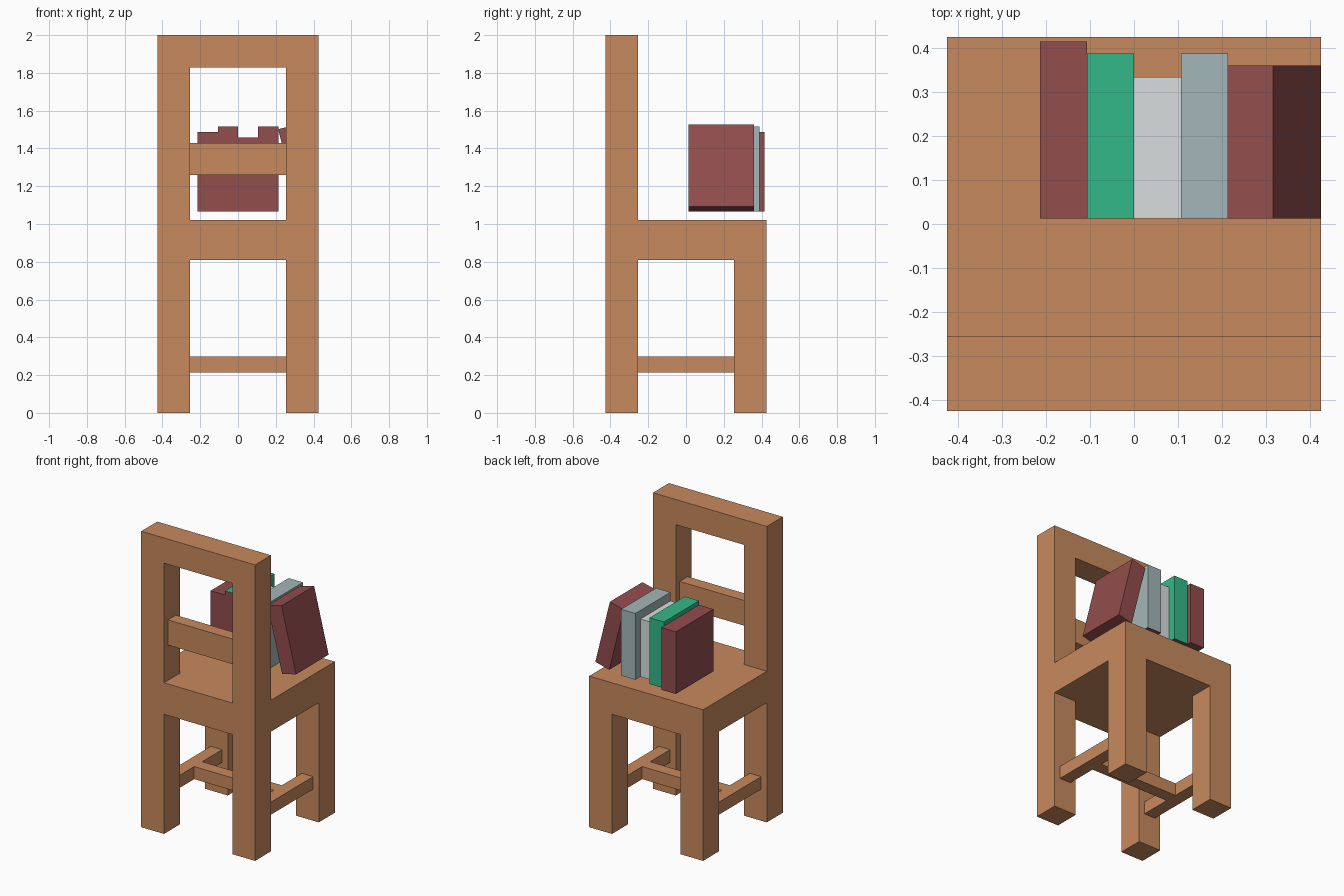
import bpy, bmesh
from math import sin, cos, radians

if "Cube" in bpy.data.objects:
    bpy.data.objects.remove(bpy.data.objects["Cube"])


def material(name, rgb):
    m = bpy.data.materials.new(name)
    m.diffuse_color = (*rgb, 1)
    m.use_nodes = True
    m.node_tree.nodes["Principled BSDF"].inputs["Base Color"].default_value = m.diffuse_color
    return m


WOOD = material("wood", (0.578, 0.254, 0.112))
RED = material("red", (0.292, 0.074, 0.074))
GREEN = material("green", (0.034, 0.479, 0.246))
WHITE = material("white", (0.687, 0.730, 0.730))
BLUE_GREY = material("blue_grey", (0.371, 0.468, 0.479))


def prism(name, profile, y0, y1, mat, hidden_mat=None):
    """Extrude an xz profile from y0 to y1; hidden_mat goes on front and bottom faces."""
    bm = bmesh.new()
    face = bm.faces.new([bm.verts.new((x, y0, z)) for x, z in profile])
    ext = bmesh.ops.extrude_face_region(bm, geom=[face])
    verts = [v for v in ext["geom"] if isinstance(v, bmesh.types.BMVert)]
    bmesh.ops.translate(bm, verts=verts, vec=(0, y1 - y0, 0))
    bmesh.ops.recalc_face_normals(bm, faces=bm.faces)
    mesh = bpy.data.meshes.new(name)
    mesh.materials.append(mat)
    if hidden_mat:
        mesh.materials.append(hidden_mat)
        for f in bm.faces:
            f.material_index = int(f.normal.y < -0.5 or f.normal.z < -0.5)
    bm.to_mesh(mesh)
    bm.free()
    ob = bpy.data.objects.new(name, mesh)
    bpy.context.collection.objects.link(ob)
    return ob


def box(name, x, y, z, mat, hidden_mat=None):
    prof = [(x[0], z[0]), (x[1], z[0]), (x[1], z[1]), (x[0], z[1])]
    return prism(name, prof, y[0], y[1], mat, hidden_mat)


U = 2 / 47             # chair is built on a 47-unit-high grid
W, I = 10 * U, 6 * U   # outer half width, inner half gap
SEAT_LOW, SEAT_TOP = 19 * U, 24 * U

# Seat
box("seat", (-W, W), (-W, W), (SEAT_LOW, SEAT_TOP), WOOD)

# Legs and side stretchers
for side, s in (("left", -1), ("right", 1)):
    x = sorted((s * I, s * W))
    box(f"front_leg_{side}", x, (-W, -I), (0, SEAT_LOW), WOOD)
    box(f"rear_leg_{side}", x, (I, W), (0, SEAT_LOW), WOOD)
    box(f"side_stretcher_{side}", (s * 8 * U - U, s * 8 * U + U), (-I, I),
        (5 * U, 7 * U), WOOD)

# Stretcher joining the two side stretchers
box("cross_stretcher", (-7 * U, 7 * U), (-U, U), (5 * U, 7 * U), WOOD)

# Back frame arch and its middle rail
arch = [(-W, SEAT_TOP), (-I, SEAT_TOP), (-I, 43 * U), (I, 43 * U),
        (I, SEAT_TOP), (W, SEAT_TOP), (W, 2), (-W, 2)]
prism("back_frame", arch, -W, -I, WOOD)
box("back_rail", (-I, I), (-9 * U, -7 * U), (1.26, 1.43), WOOD)

# Upright books: red front and bottom faces, coloured covers elsewhere
B, T, Y0 = 1.067, 0.107, 0.013
books = [(RED, 0.415, 1.487), (GREEN, 0.388, 1.515),
         (WHITE, 0.334, 1.457), (BLUE_GREY, 0.388, 1.515)]
for i, (mat, y1, top) in enumerate(books):
    x = (i - 2) * T
    box(f"book_{i + 1}", (x, x + T), (Y0, y1), (B, top), mat, RED)

# Leaning book
a, h, x0 = radians(14), 0.448, 0.321
w = (T * cos(a), T * sin(a))
up = (-h * sin(a), h * cos(a))
prism("leaning_book", [(x0, B), (x0 + w[0], B + w[1]),
                       (x0 + w[0] + up[0], B + w[1] + up[1]),
                       (x0 + up[0], B + up[1])], Y0, 0.361, RED)
